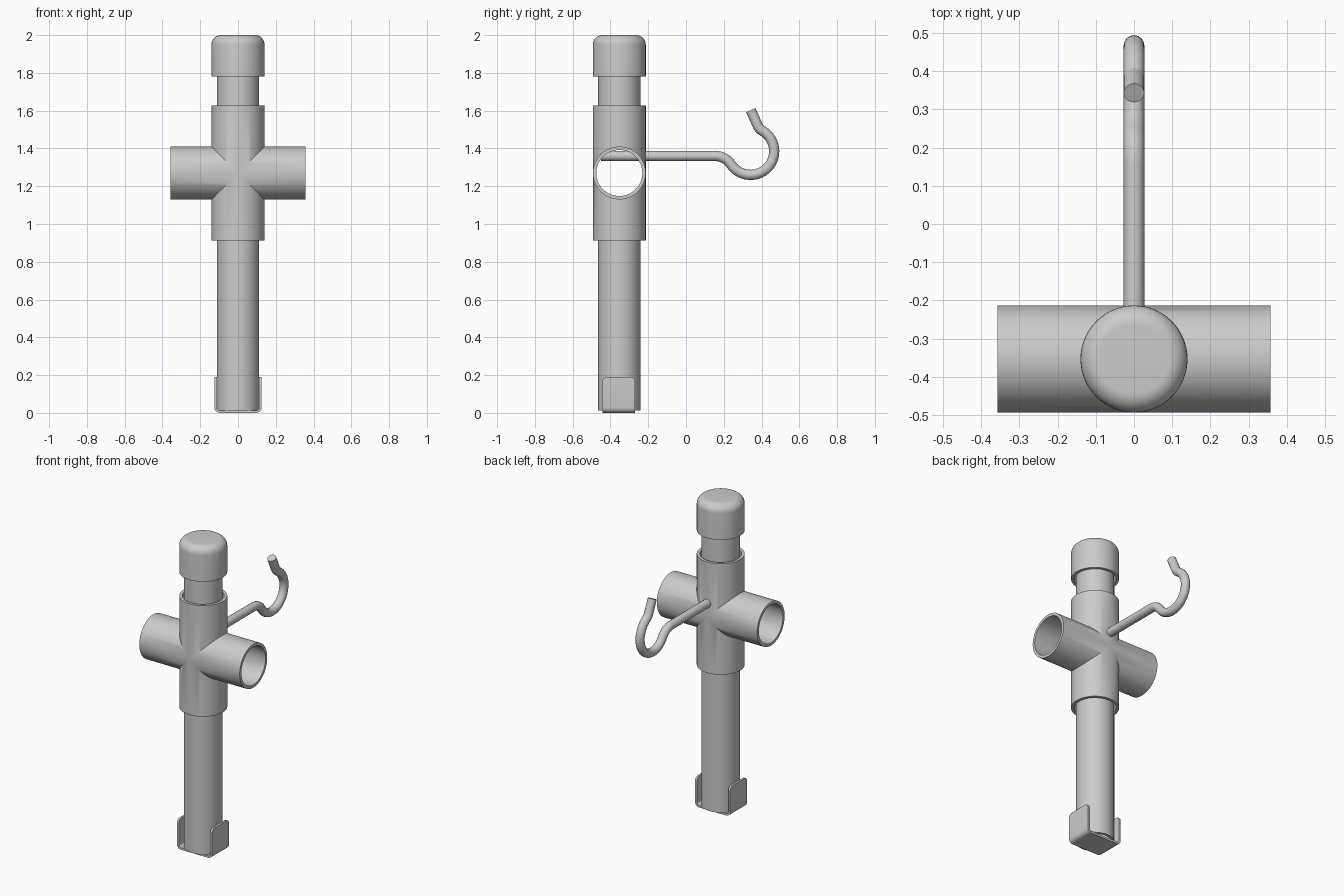
import bpy, bmesh
from math import sin, cos, pi, radians, sqrt, atan2, degrees
from mathutils import Matrix, Vector

if "Cube" in bpy.data.objects:
    bpy.data.objects.remove(bpy.data.objects["Cube"])

AXIS_Y = -0.353     # y of the vertical pipe axis
CROSS_Z = 1.27      # height of the cross fitting centre
SEG = 64


def finish(name, bm, loc=(0, 0, 0)):
    bmesh.ops.remove_doubles(bm, verts=bm.verts, dist=1e-5)
    me = bpy.data.meshes.new(name)
    bm.to_mesh(me)
    bm.free()
    ob = bpy.data.objects.new(name, me)
    ob.location = loc
    bpy.context.collection.objects.link(ob)
    smooth(ob)
    return ob


def smooth(ob):
    bpy.ops.object.select_all(action='DESELECT')
    ob.select_set(True)
    bpy.context.view_layer.objects.active = ob
    bpy.ops.object.shade_smooth_by_angle(angle=radians(30))


def lathe(name, profile):
    """Spin a closed (radius, z) profile around the pipe axis."""
    bm = bmesh.new()
    vs = [bm.verts.new((r, 0, z)) for r, z in profile]
    es = [bm.edges.new(p) for p in zip(vs, vs[1:])]
    bmesh.ops.spin(bm, geom=vs + es, cent=(0, 0, 0), axis=(0, 0, 1),
                   angle=2 * pi, steps=SEG, use_duplicate=False)
    bmesh.ops.remove_doubles(bm, verts=bm.verts, dist=1e-5)
    bmesh.ops.recalc_face_normals(bm, faces=bm.faces)
    return finish(name, bm, (0, AXIS_Y, 0))


def tube(name, r_out, r_in, z0, z1):
    return lathe(name, [(r_in, z0), (r_out, z0), (r_out, z1), (r_in, z1), (r_in, z0)])


def arc(cy, cz, r, a0, a1, n):
    return [(cy + r * cos(radians(a0 + (a1 - a0) * i / n)),
             cz + r * sin(radians(a0 + (a1 - a0) * i / n))) for i in range(n + 1)]


# Cross fitting: four hollow arms, each mitred at 45 degrees to its neighbours
R_OUT, R_IN, REACH = 0.14, 0.122, 0.357
bm = bmesh.new()
for k in range(4):
    rot = Matrix.Rotation(k * pi / 2, 3, 'Y')
    rings = []
    for r, end in ((R_OUT, False), (R_OUT, True), (R_IN, True), (R_IN, False)):
        ring = []
        for i in range(SEG):
            x, y = r * cos(2 * pi * i / SEG), r * sin(2 * pi * i / SEG)
            ring.append(bm.verts.new(rot @ Vector((x, y, REACH if end else abs(x)))))
        rings.append(ring)
    for a, b in zip(rings, rings[1:]):
        for i in range(SEG):
            j = (i + 1) % SEG
            bm.faces.new((a[i], a[j], b[j], b[i]))
finish("cross_fitting", bm, (0, AXIS_Y, CROSS_Z))

# Pipes entering the fitting from below and above
tube("lower_pipe", 0.112, 0.094, 0.013, 1.12)
tube("upper_pipe", 0.112, 0.094, 1.42, 1.95)

# Rounded hollow end cap
lathe("end_cap", [(0, 1.97), (R_IN, 1.97), (R_IN, 1.78), (R_OUT, 1.78)]
      + arc(R_OUT - 0.05, 1.95, 0.05, 0, 90, 8) + [(0, 2.0)])

# Hook rod: straight shank, dip, large bend and flared tip
hy, hz, hr = 0.342, 1.385, 0.125
dip, flare, rod_z = 0.10, 0.06, 1.36
dz = rod_z - dip - hz
dy = -sqrt((hr + dip) ** 2 - dz ** 2)
join = degrees(atan2(dz, dy)) % 360
path = [(-0.45, rod_z)]
path += arc(hy + dy, hz + dz, dip, 90, join - 180, 8)
path += arc(hy, hz, hr, join, 420, 28)[1:]
fy, fz = hy + (hr + flare) * cos(pi / 3), hz + (hr + flare) * sin(pi / 3)
path += arc(fy, fz, flare, 240, 204, 6)[1:]
path.append((path[-1][0] - 0.037, path[-1][1] + 0.082))
cu = bpy.data.curves.new("hook_rod", 'CURVE')
cu.dimensions = '3D'
cu.bevel_depth = 0.027
cu.bevel_resolution = 6
cu.use_fill_caps = True
sp = cu.splines.new('POLY')
sp.points.add(len(path) - 1)
for p, (y, z) in zip(sp.points, path):
    p.co = (0, y, z, 1)
hook = bpy.data.objects.new("hook_rod", cu)
bpy.context.collection.objects.link(hook)
bpy.ops.object.select_all(action='DESELECT')
hook.select_set(True)
bpy.context.view_layer.objects.active = hook
bpy.ops.object.convert(target='MESH')
smooth(bpy.context.view_layer.objects.active)

# Bent-strip foot bracket hugging the bottom of the pipe
bm = bmesh.new()
W, H, D = 0.125, 0.19, 0.086
strip = [(-W, H), (-W, 0), (W, 0), (W, H)]
front = [bm.verts.new((x, -D, z)) for x, z in strip]
back = [bm.verts.new((x, D, z)) for x, z in strip]
for i in range(3):
    bm.faces.new((back[i], back[i + 1], front[i + 1], front[i]))
bmesh.ops.bevel(bm, geom=[front[0], front[3], back[0], back[3]], offset=0.025,
                segments=5, profile=0.5, affect='VERTICES')
folds = [e for e in bm.edges if all(abs(v.co.z) < 1e-6 for v in e.verts)
         and abs(e.verts[0].co.x - e.verts[1].co.x) < 1e-6]
bmesh.ops.bevel(bm, geom=folds, offset=0.028, segments=5, profile=0.5, affect='EDGES')
bracket = finish("foot_bracket", bm, (0, AXIS_Y - 0.003, 0))
solid = bracket.modifiers.new("thickness", 'SOLIDIFY')
solid.thickness = 0.013
solid.offset = -1
bpy.ops.object.modifier_apply(modifier=solid.name)
smooth(bracket)
